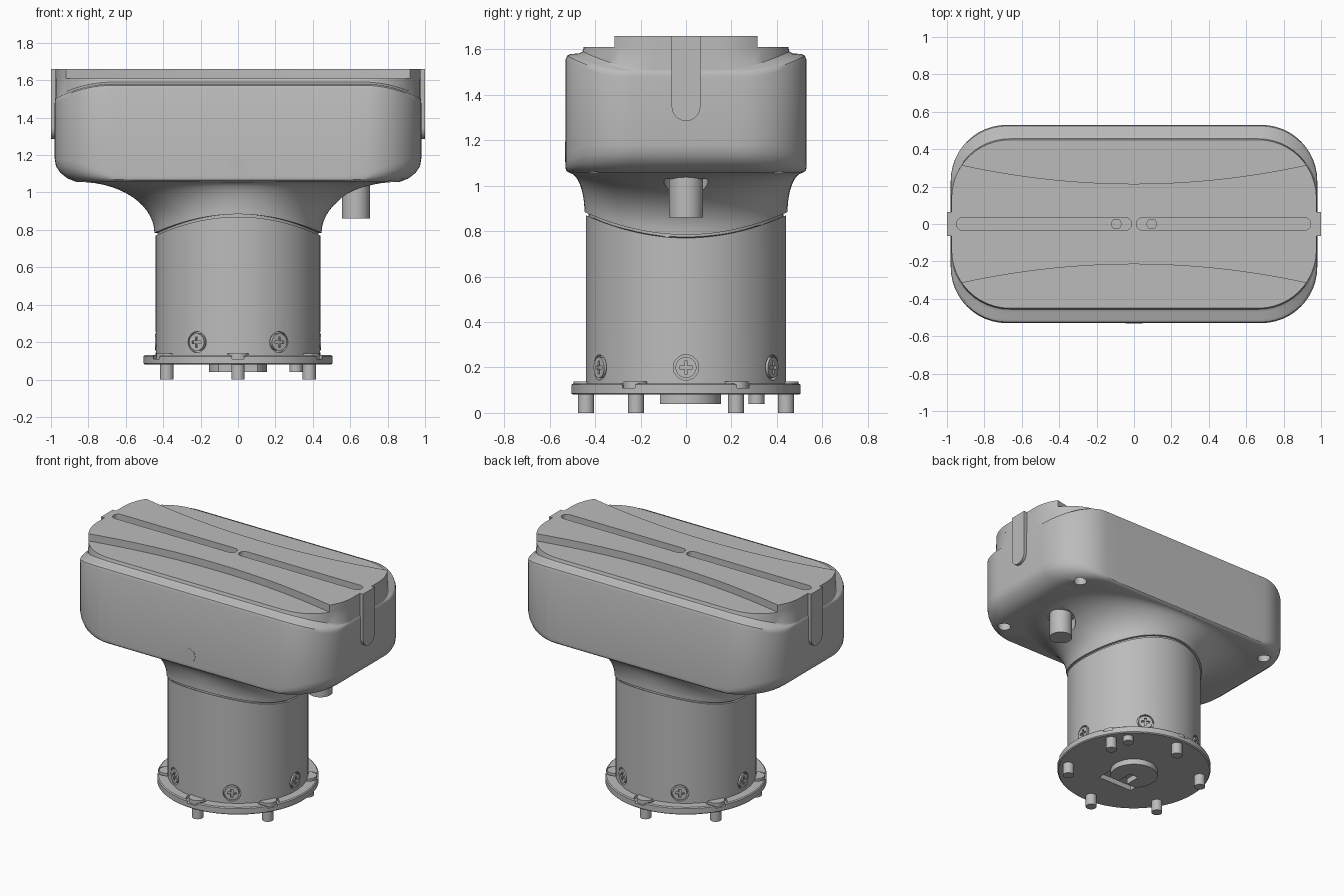
import bpy, bmesh
from math import pi, sin, cos, sqrt, radians
from mathutils import Vector

cube = bpy.data.objects.get("Cube")
if cube:
    bpy.data.objects.remove(cube)

metal = bpy.data.materials.new("satin grey metal")
metal.use_nodes = True
GREY = (0.5, 0.5, 0.5, 1)
metal.diffuse_color = GREY
metal.node_tree.nodes["Principled BSDF"].inputs["Base Color"].default_value = GREY


def loft(name, rings):
    """Skin a list of equal-length point rings and cap both ends."""
    bm = bmesh.new()
    loops = [[bm.verts.new(p) for p in ring] for ring in rings]
    n = len(loops[0])
    for a, b in zip(loops, loops[1:]):
        for i in range(n):
            j = (i + 1) % n
            bm.faces.new((a[i], a[j], b[j], b[i]))
    bm.faces.new(loops[0][::-1])
    bm.faces.new(loops[-1])
    bmesh.ops.recalc_face_normals(bm, faces=bm.faces)
    mesh = bpy.data.meshes.new(name)
    bm.to_mesh(mesh)
    bm.free()
    mesh.materials.append(metal)
    obj = bpy.data.objects.new(name, mesh)
    bpy.context.scene.collection.objects.link(obj)
    return obj


def prism(name, outline, z0, z1):
    return loft(name, [[(x, y, z) for x, y in outline] for z in (z0, z1)])


def rod(name, start, end, r, n=32):
    start, end = Vector(start), Vector(end)
    turn = (end - start).to_track_quat('Z', 'Y')
    circle = [turn @ Vector((r * cos(2 * pi * i / n), r * sin(2 * pi * i / n), 0)) for i in range(n)]
    return loft(name, [[p + c for c in circle] for p in (start, end)])


def box(name, x0, x1, y0, y1, z0, z1):
    return prism(name, [(x0, y0), (x1, y0), (x1, y1), (x0, y1)], z0, z1)


def cut(target, cutter):
    """Subtract the cutter, then discard it."""
    cutter.hide_render = True
    mod = target.modifiers.new("cut", 'BOOLEAN')
    mod.operation, mod.solver, mod.object = 'DIFFERENCE', 'EXACT', cutter
    bpy.context.view_layer.objects.active = target
    bpy.ops.object.modifier_apply(modifier=mod.name)
    bpy.data.objects.remove(cutter)


def rounded_rect(hx, hy, r, steps=12, side=12):
    """Rounded rectangle with subdivided long sides."""
    pts = []
    for sx, sy, a0 in ((1, 1, 0), (-1, 1, 90), (-1, -1, 180), (1, -1, 270)):
        for i in range(steps + 1):
            a = radians(a0 + 90 * i / steps)
            pts.append((sx * (hx - r) + r * cos(a), sy * (hy - r) + r * sin(a)))
        if a0 in (0, 180):
            x, y = pts[-1]
            pts += [(x * (1 - 2 * k / side), y) for k in range(1, side)]
    return pts


def capsule(x0, x1, r, n=10):
    right = [(x1 - r + r * sin(pi * i / n), -r * cos(pi * i / n)) for i in range(n + 1)]
    left = [(x0 + r - r * sin(pi * i / n), r * cos(pi * i / n)) for i in range(n + 1)]
    return right + left


def end_weight(x):
    t = max(0, min(1, (abs(x) - 0.6) / 0.36))
    return t * t * (3 - 2 * t)


def drop(x):
    return 0.08 * (max(0, abs(x) - 0.68) / 0.3) ** 2


# Housing: underside rounds up strongly at the ends, shoulder dips at the ends
rings = []
for hx, hy, r, lift in ((0.86, 0.505, 0.25, 0), (0.91, 0.52, 0.27, 0.02), (0.95, 0.528, 0.29, 0.05),
                        (0.973, 0.53, 0.3, 0.085), (0.98, 0.53, 0.3, 0.125)):
    rings.append([(x, y, 1.055 + lift * (0.25 + 0.75 * end_weight(x)))
                  for x, y in rounded_rect(hx, hy, r)])
for hx, hy, r, z in ((0.98, 0.53, 0.3, 1.555), (0.979, 0.524, 0.3, 1.572), (0.977, 0.508, 0.3, 1.58),
                     (0.976, 0.47, 0.31, 1.582), (0.9755, 0.456, 0.31, 1.59)):
    rings.append([(x, y, z - drop(x)) for x, y in rounded_rect(hx, hy, r)])
rings.append([(x, y, 1.61) for x, y in rounded_rect(0.975, 0.45, 0.31)])
housing = loft("housing", rings)

# Raised rail on top with waisted sides
N = 32
flank = [(x, 0.215 + 0.1 * (x / 0.92) ** 2) for x in (0.92 - 1.84 * i / N for i in range(N + 1))]


def end_x(y):
    return 0.665 + sqrt(0.31 ** 2 - max(0, abs(y) - 0.14) ** 2)


tip = [(end_x(y), y) for y in (-0.3 + 0.6 * i / 16 for i in range(17))]
outline = flank + [(-x, -y) for x, y in tip]
outline += [(-x, -y) for x, y in flank] + tip
rail = prism("top_rail", outline, 1.6, 1.66)

# Two long slots sunk through rail and housing
for x0, x1 in ((-0.95, -0.012), (0.012, 0.945)):
    for target in (housing, rail):
        cut(target, prism("slot_cutter", capsule(x0, x1, 0.035), 1.5, 1.75))
for s in (-1, 1):
    rod("slot_bolt", (s * 0.095, 0, 1.49), (s * 0.095, 0, 1.53), 0.028)

# Holes in the underside corners
for sx in (-1, 1):
    for sy in (-1, 1):
        cut(housing, rod("hole_cutter", (sx * 0.79, sy * 0.39, 0.95), (sx * 0.79, sy * 0.39, 1.13), 0.042))

# Guide tabs on both ends
for side, s in (("left", 1), ("right", -1)):
    arc = [(0.063 * cos(a), 1.348 + 0.063 * sin(a)) for a in (pi + pi * i / 16 for i in range(17))]
    profile = [(-0.063, 1.66)] + arc + [(0.063, 1.66)]
    loft(side + "_guide_tab", [[(s * x, y, z) for y, z in profile] for x in (0.955, 1.0)])

# Round badge on the front face
rod("front_badge", (0, -0.52, 1.15), (0, -0.532, 1.15), 0.045)

# Column with a saddle-shaped upper edge
M = 96
ANGLES = [2 * pi * i / M for i in range(M)]


def seam(a):
    return 0.82 - 0.05 * cos(2 * a)


def round_ring(r, height):
    return [(r * cos(a), r * sin(a), height(a)) for a in ANGLES]


column = loft("column", [round_ring(0.44, lambda a: 0.12), round_ring(0.44, seam)])


# Flared neck blending the column into the housing
def power(v, e):
    return abs(v) ** e * (1 if v > 0 else -1)


rings = [round_ring(0.43, lambda a: seam(a) - 0.03), round_ring(0.43, lambda a: seam(a) + 0.014)]
STEPS = 14
for k in range(STEPS + 1):
    phi = pi / 2 * k / STEPS
    out, up = 1 - cos(phi), sin(phi)
    ring = []
    for a in ANGLES:
        ex, ey = 0.85 * power(cos(a), 0.88), 0.515 * power(sin(a), 0.88)
        cx, cy = 0.447 * cos(a), 0.447 * sin(a)
        z0 = seam(a) + 0.014
        ring.append((cx + (ex - cx) * out, cy + (ey - cy) * out, z0 + (1.056 - z0) * up))
    rings.append(ring)
rings.append([(x * 0.9, y * 0.9, 1.1) for x, y, z in rings[-1]])
neck = loft("neck", rings)

# Cable port under the left end
cut(neck, rod("port_cutter", (0.63, 0, 0.88), (0.63, 0, 1.03), 0.097))
rod("cable_port", (0.63, 0, 0.86), (0.63, 0, 1.08), 0.075)

# Six cross-head screws around the column foot
for k in range(6):
    a = pi / 3 * k
    d = Vector((cos(a), sin(a), 0))
    t = Vector((-sin(a), cos(a), 0))
    up = Vector((0, 0, 1))
    c = Vector((0, 0, 0.2))
    cut(column, rod("counterbore", c + d * 0.42, c + d * 0.5, 0.056))
    screw = rod("column_screw", c + d * 0.41, c + d * 0.443, 0.046)
    for along, across in ((t, up), (up, t)):
        corners = [along * (u * 0.028) + across * (v * 0.007) for u, v in ((-1, -1), (1, -1), (1, 1), (-1, 1))]
        cut(screw, loft("cross_cutter", [[c + d * r + p for p in corners] for r in (0.43, 0.46)]))

# Base flange with recessed bolts
flange = loft("base_flange", [round_ring(r, lambda a, z=z: z) for r, z in
                              ((0.498, 0.08), (0.505, 0.086), (0.505, 0.124), (0.498, 0.13))])
for k in range(6):
    a = pi / 6 + pi / 3 * k
    x, y = 0.44 * cos(a), 0.44 * sin(a)
    cut(flange, rod("recess_cutter", (x, y, 0.11), (x, y, 0.2), 0.072))
    rod("bolt_head", (x, y, 0.1), (x, y, 0.138), 0.055)
    rod("flange_peg", (x, y, 0), (x, y, 0.1), 0.036)
rod("locating_pin", (0.31, 0.31, 0.04), (0.31, 0.31, 0.1), 0.035)

# Underside boss with open window and slot
boss = rod("centre_boss", (0, 0, 0.04), (0, 0, 0.1), 0.155, 64)
cut(boss, box("boss_trim", -0.3, 0.3, -0.3, -0.115, 0, 0.2))
cut(boss, box("boss_slot", -0.035, 0.035, -0.3, 0, 0, 0.085))
cut(flange, box("window_cutter", -0.15, 0.12, -0.215, -0.11, 0, 0.115))

# Smooth shading with sharp edges kept
bpy.ops.object.select_all(action='DESELECT')
for obj in bpy.context.scene.objects:
    if obj.type == 'MESH' and metal.name in obj.data.materials:
        obj.select_set(True)
        bpy.context.view_layer.objects.active = obj
bpy.ops.object.shade_smooth_by_angle(angle=radians(30))
